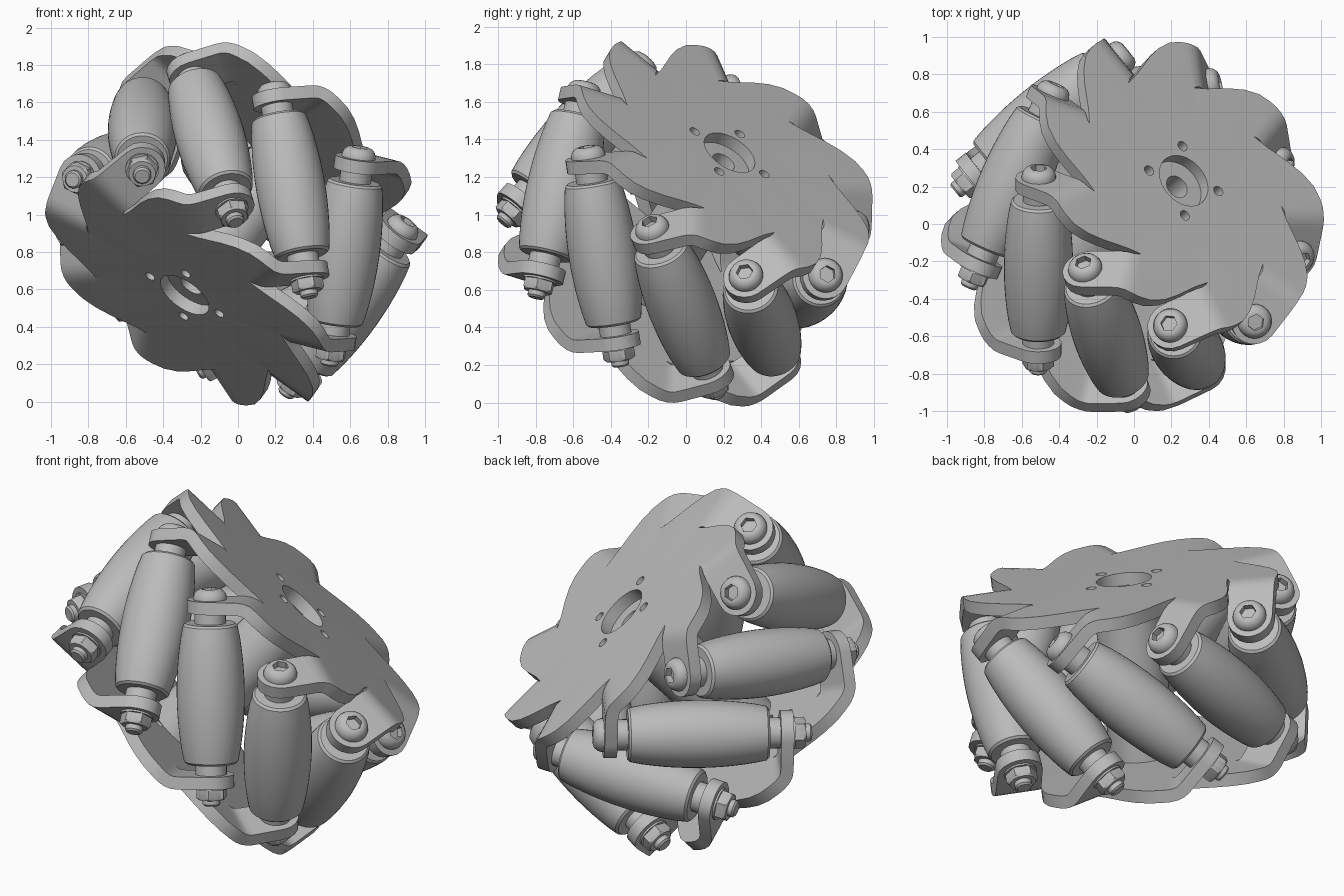
import bpy, bmesh, math
from mathutils import Matrix, Vector

if "Cube" in bpy.data.objects:
    bpy.data.objects.remove(bpy.data.objects["Cube"])

N = 9                      # rollers round the wheel
STEP = 2 * math.pi / N
TILT = math.sqrt(0.5)      # rollers sit at 45 degrees
RAD = 0.74                 # roller axis distance from the wheel axis
TOP = 0.5275               # outer face of each side plate
THICK = 0.07
PHASE = math.radians(-64.4)

grey = bpy.data.materials.new("plain grey")
grey.use_nodes = True
grey.diffuse_color = (0.5, 0.5, 0.5, 1)
grey.node_tree.nodes["Principled BSDF"].inputs["Base Color"].default_value = (0.5, 0.5, 0.5, 1)

# Tilted frame of the whole wheel
axis = Vector((0.523, 0.458, 0.72)).normalized()
u = Vector((0.852, -0.253, -0.458))
u = (u - axis * u.dot(axis)).normalized()
v = axis.cross(u)
wheel = Matrix((u, v, axis)).transposed().to_4x4()
wheel = Matrix.Translation((-0.01, -0.01, 0.95)) @ wheel @ Matrix.Rotation(PHASE, 4, 'Z')


def add_object(name, mesh, matrix):
    ob = bpy.data.objects.new(name, mesh)
    bpy.context.collection.objects.link(ob)
    ob.matrix_world = matrix
    return ob


def to_mesh(bm, name):
    mesh = bpy.data.meshes.new(name)
    bm.to_mesh(mesh)
    bm.free()
    mesh.materials.append(grey)
    return mesh


def lathe(name, profile, segs=24):
    """Turn (radius, height, is_hex) points round z; hex rings become hexagons."""
    bm = bmesh.new()
    rings = []
    for r, z, is_hex in profile:
        ring = []
        for i in range(segs):
            a = 2 * math.pi * i / segs
            k = 1.0
            if is_hex:
                k = math.cos(math.pi / 6) / math.cos(a % (math.pi / 3) - math.pi / 6)
            ring.append(bm.verts.new((r * k * math.cos(a), r * k * math.sin(a), z)))
        rings.append(ring)
    for lo, hi in zip(rings, rings[1:]):
        for i in range(segs):
            j = (i + 1) % segs
            bm.faces.new((lo[i], lo[j], hi[j], hi[i]))
    bmesh.ops.remove_doubles(bm, verts=bm.verts, dist=1e-5)
    bmesh.ops.recalc_face_normals(bm, faces=bm.faces)
    return to_mesh(bm, name)


def finger_rows():
    """Stations along a bent finger: (tangent, height, inner radius, outer radius)."""
    rows = [(-0.137, TOP, 0.597, 0.87)]
    bend = 0.15
    for deg in (15, 30, 45):
        a = math.radians(deg)
        rows.append((-0.14 - bend * math.sin(a), TOP - bend * (1 - math.cos(a)), 0.614, 0.867))
    t, n = rows[-1][:2]
    s = (n - t) * TILT
    for deg in (0, 20, 40, 60, 75, 86):
        a = math.radians(deg)
        e, w = -0.125 * math.sin(a), 0.125 * math.cos(a)
        rows.append(((e - s) * TILT, (e + s) * TILT, RAD - w, RAD + w))
    return rows


def side_plate(name, hole_angle, matrix):
    bm = bmesh.new()
    rows = finger_rows()
    outer_edge = [(0.867, -0.09), (0.85, -0.02), (0.80, 0.055), (0.73, 0.122),
                  (0.66, 0.177), (0.61, 0.217), (0.575, 0.25)]
    outline = []
    for k in range(N):
        rot = Matrix.Rotation(k * STEP, 3, 'Z')
        pairs = [(bm.verts.new(rot @ Vector((ri, t, n))), bm.verts.new(rot @ Vector((ro, t, n))))
                 for t, n, ri, ro in rows]
        for (a, b), (c, d) in zip(pairs, pairs[1:]):
            bm.faces.new((a, b, d, c))
        outline += pairs[0]
        outline += [bm.verts.new(rot @ Vector((x, y, TOP))) for x, y in outer_edge]

    edges = []

    def close_loop(loop):
        for a, b in zip(loop, loop[1:] + loop[:1]):
            edges.append(bm.edges.get((a, b)) or bm.edges.new((a, b)))

    def round_hole(x, y, r, segs):
        close_loop([bm.verts.new((x + r * math.cos(2 * math.pi * i / segs),
                                  y + r * math.sin(2 * math.pi * i / segs), TOP))
                    for i in range(segs)])

    close_loop(outline)
    round_hole(0, 0, 0.152, 32)
    for q in range(4):
        a = hole_angle + q * math.pi / 2
        round_hole(0.217 * math.cos(a), 0.217 * math.sin(a), 0.029, 14)
    bmesh.ops.triangle_fill(bm, use_beauty=True, use_dissolve=False, edges=edges)
    bm.normal_update()
    for f in bm.faces:
        if f.normal.z < 0:
            f.normal_flip()
    ob = add_object(name, to_mesh(bm, name), matrix)
    mod = ob.modifiers.new("thickness", 'SOLIDIFY')
    mod.thickness = THICK
    mod.offset = -1
    bpy.ops.object.select_all(action='DESELECT')
    ob.select_set(True)
    bpy.context.view_layer.objects.active = ob
    bpy.ops.object.modifier_apply(modifier=mod.name)
    return ob


# Two side plates, the second turned over about a roller's radial line
parts = [side_plate("upper_plate", -PHASE, wheel),
         side_plate("lower_plate", PHASE, wheel @ Matrix.Rotation(math.pi, 4, 'X'))]

# Hub tube between the plates
h = TOP - THICK
hub = lathe("hub", [(0.065, -h, 0), (0.18, -h, 0), (0.18, h, 0), (0.065, h, 0), (0.065, -h, 0)], 32)
parts.append(add_object("hub", hub, wheel))

# Barrel roller profile with softened rims
half = 0.385
profile = [(0, -half, 0), (0.135, -half, 0), (0.148, -half + 0.012, 0)]
for i in range(1, 12):
    f = i / 6 - 1
    profile.append((0.185 - 0.035 * f * f, f * (half - 0.012), 0))
profile += [(0.148, half - 0.012, 0), (0.135, half, 0), (0, half, 0)]
roller = lathe("roller", profile, 40)

# Spacer sleeve running through the roller
sleeve = lathe("spacer", [(0, -0.45, 0), (0.085, -0.45, 0), (0.085, 0.45, 0), (0, 0.45, 0)])

# Button head with hexagonal socket
s = 0.51
head = lathe("bolt_head", [(0, s, 0), (0.092, s, 0), (0.092, s + 0.018, 0), (0.084, s + 0.04, 0),
                           (0.068, s + 0.056, 0), (0.052, s + 0.062, 0), (0.045, s + 0.062, 1),
                           (0.045, s + 0.025, 1), (0, s + 0.025, 0)])

# Washer, hexagonal nut and bolt tip
nut = lathe("nut", [(0, -s, 0), (0.09, -s, 0), (0.09, -s - 0.016, 0), (0.086, -s - 0.016, 1),
                    (0.086, -s - 0.065, 1), (0.072, -s - 0.075, 0), (0.048, -s - 0.075, 0),
                    (0.048, -s - 0.1, 0), (0.038, -s - 0.11, 0), (0, -s - 0.11, 0)])

for k in range(N):
    place = (wheel @ Matrix.Rotation(k * STEP, 4, 'Z') @ Matrix.Translation((RAD, 0, 0))
             @ Matrix.Rotation(math.pi / 4, 4, 'X'))
    for mesh in (roller, sleeve, head, nut):
        parts.append(add_object(f"{mesh.name}_{k + 1}", mesh, place))

# Smooth shading with crisp edges
bpy.ops.object.select_all(action='DESELECT')
for ob in parts:
    ob.select_set(True)
bpy.context.view_layer.objects.active = parts[0]
bpy.ops.object.shade_smooth_by_angle(angle=math.radians(32))
